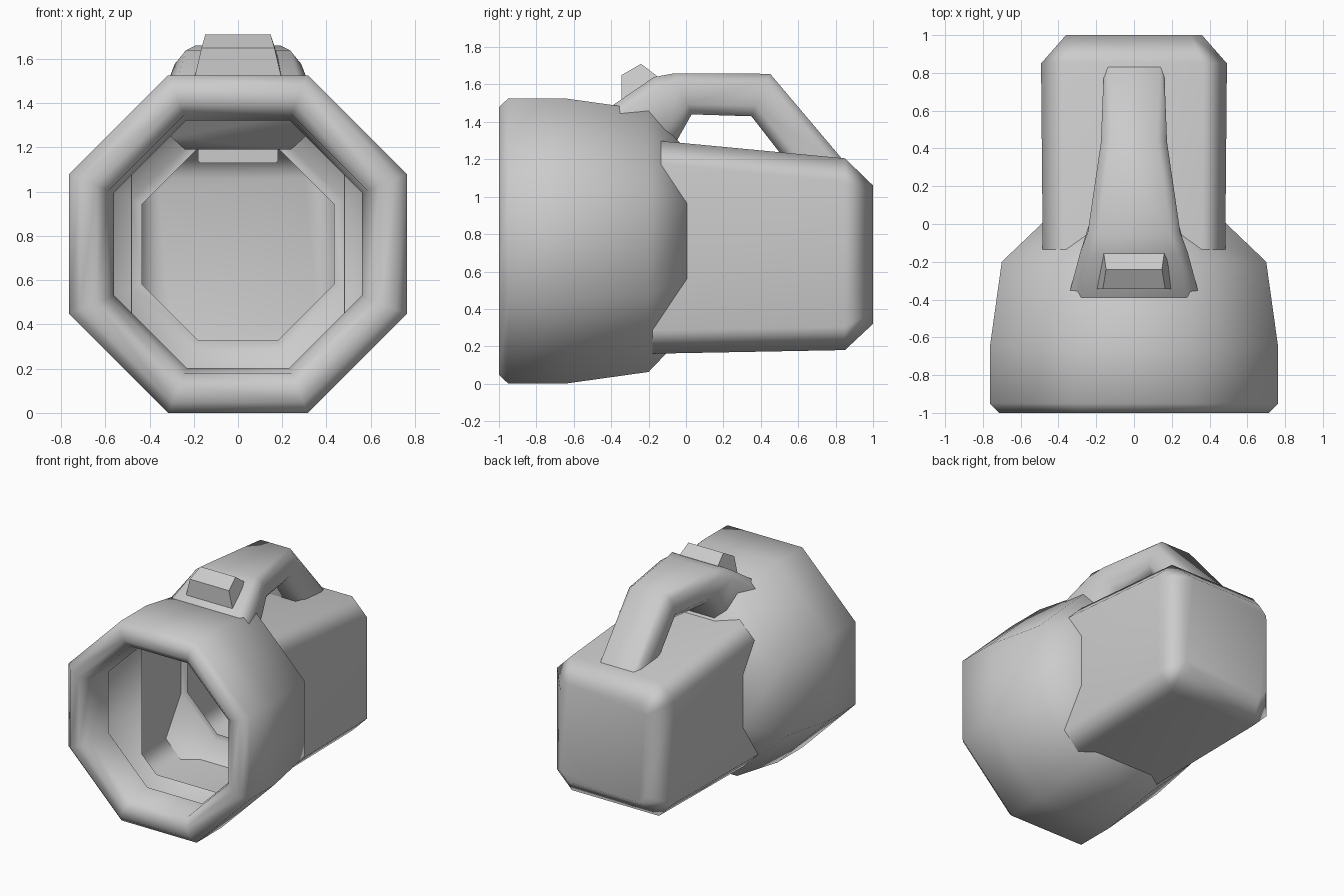
import bpy, bmesh, math

cube = bpy.data.objects.get("Cube")
if cube:
    bpy.data.objects.remove(cube)

grey = bpy.data.materials.new("plain_grey")
grey.use_nodes = True
colour = (0.6, 0.6, 0.6, 1)
grey.diffuse_color = colour
grey.node_tree.nodes["Principled BSDF"].inputs["Base Color"].default_value = colour


def loft(name, rings, cap_first=False, cap_last=False, angle=60, weighted=False):
    """Skin a list of equal-length point rings into one smooth part."""
    bm = bmesh.new()
    loops = [[bm.verts.new(p) for p in ring] for ring in rings]
    n = len(loops[0])
    for a, b in zip(loops, loops[1:]):
        for i in range(n):
            j = (i + 1) % n
            bm.faces.new((a[i], a[j], b[j], b[i]))
    if cap_first:
        bm.faces.new(loops[0][::-1])
    if cap_last:
        bm.faces.new(loops[-1])
    bmesh.ops.recalc_face_normals(bm, faces=bm.faces)
    mesh = bpy.data.meshes.new(name)
    bm.to_mesh(mesh)
    bm.free()
    mesh.materials.append(grey)
    obj = bpy.data.objects.new(name, mesh)
    bpy.context.collection.objects.link(obj)
    bpy.ops.object.select_all(action="DESELECT")
    obj.select_set(True)
    bpy.context.view_layer.objects.active = obj
    bpy.ops.object.shade_smooth_by_angle(angle=math.radians(angle))
    if weighted:
        obj.modifiers.new("flat_panels", "WEIGHTED_NORMAL").keep_sharp = True
    return obj


def octagon(y, r, z=0.763):
    """Regular octagon across the y axis, r measured to the flats."""
    big = r / math.cos(math.pi / 8)
    turns = [math.pi * (2 * i + 1) / 8 for i in range(8)]
    return [(big * math.cos(t), y, z + big * math.sin(t)) for t in turns]


def chamfered_box(y, w, low, high, c):
    """Rectangle with cut corners across the y axis."""
    half = [(w - c, low), (w, low + c), (w, high - c), (w - c, high)]
    return [(x, y, z) for x, z in half] + [(-x, y, z) for x, z in reversed(half)]


def grip_section(top, bottom, w_top, w_bottom, c=0.05):
    """Slanted cut-corner section between a top and a bottom point."""
    half = [(w_top - c, 0), (w_top, 0.17), (w_bottom, 0.75), (w_bottom - c, 1)]
    pts = half + [(-x, t) for x, t in reversed(half)]
    return [(x, top[0] + (bottom[0] - top[0]) * t,
             top[1] + (bottom[1] - top[1]) * t) for x, t in pts]


# Hollow lamp head, from the inner lip around the rim to the open back
head_profile = [(-0.76, 0.56), (-0.95, 0.585), (-1, 0.64), (-1, 0.715), (-0.95, 0.763),
                (-0.65, 0.763), (-0.2, 0.70), (0.01, 0.48), (0.01, 0.435)]
loft("lamp_head", [octagon(y, r) for y, r in head_profile])

# Battery housing, open at the front inside the head
loft("battery_housing", [
    chamfered_box(-0.475, 0.48, 0.155, 1.33, 0.125),
    chamfered_box(0.85, 0.492, 0.18, 1.205, 0.125),
    chamfered_box(1, 0.36, 0.32, 1.06, 0.06),
], cap_last=True, weighted=True)

# Carrying handle, from the rear foot to the flared front foot
loft("carrying_handle", [
    grip_section((0.87, 1.16), (0.56, 1.16), 0.16, 0.16, 0.02),
    grip_section((0.45, 1.657), (0.35, 1.43), 0.175, 0.175),
    grip_section((-0.06, 1.66), (0.03, 1.44), 0.245, 0.235),
    grip_section((-0.17, 1.64), (-0.06, 1.28), 0.285, 0.26),
    grip_section((-0.39, 1.49), (-0.2, 1.2), 0.34, 0.3, 0.06),
    grip_section((-0.49, 1.41), (-0.3, 1.19), 0.385, 0.3, 0.06),
], cap_first=True, cap_last=True)

# Switch on the slope in front of the handle
switch_sides = [((-0.345, 1.5), 0.2), ((-0.345, 1.65), 0.165),
                ((-0.24, 1.71), 0.148), ((-0.155, 1.645), 0.16), ((-0.155, 1.58), 0.19)]
loft("switch", [[(s * w, y, z) for (y, z), w in switch_sides] for s in (-1, 1)],
     cap_first=True, cap_last=True, angle=50)

# Foot of the switch housing inside the head
loft("switch_foot", [chamfered_box(y, 0.18, 1.13, 1.25, 0.01) for y in (-0.2, -0.05)],
     cap_first=True, cap_last=True, angle=30)
